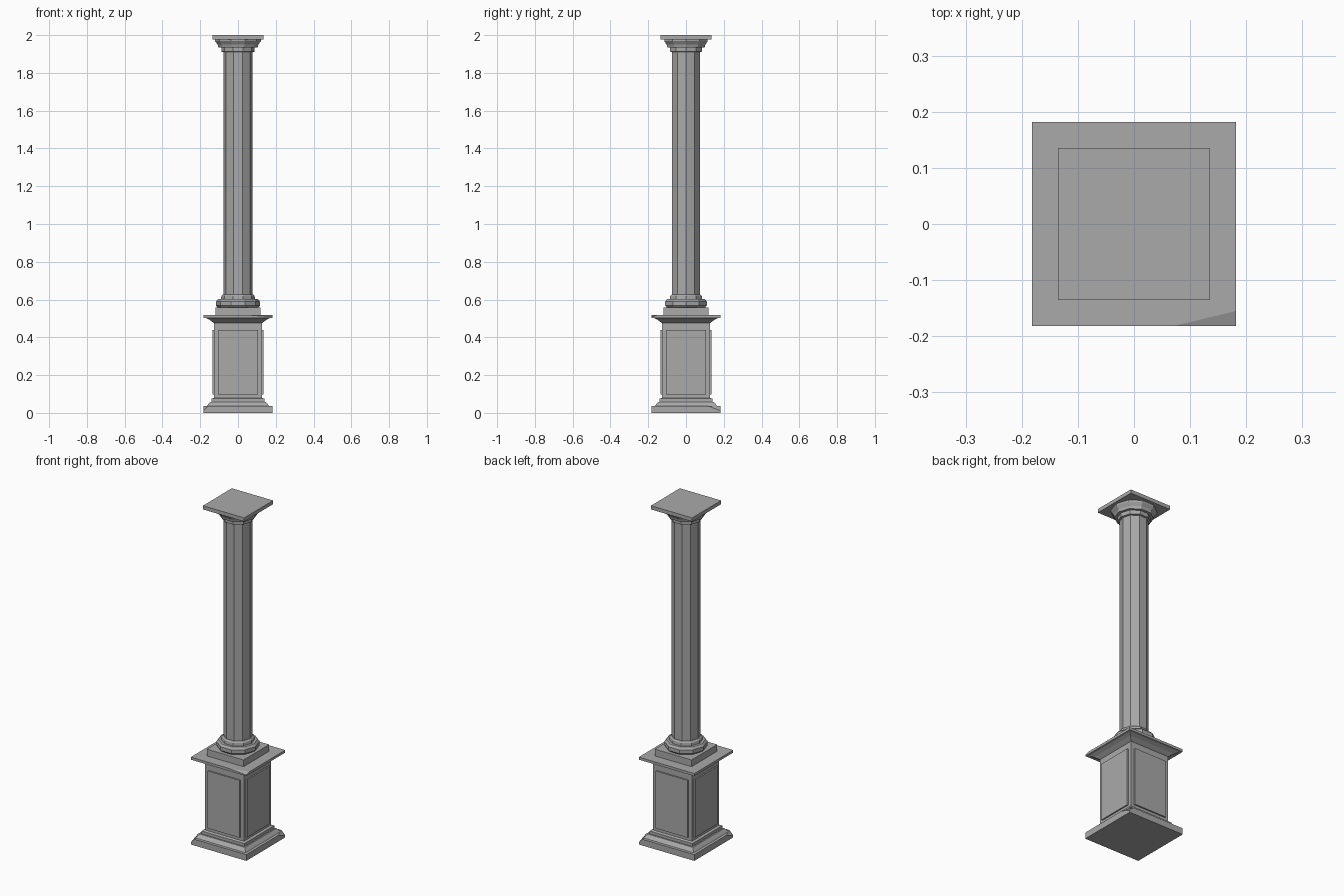
import bpy, bmesh, math
from mathutils import Vector, Matrix

default = bpy.data.objects.get("Cube")
if default:
    bpy.data.objects.remove(default, do_unlink=True)

stone = bpy.data.materials.new("grey stone")
stone.use_nodes = True
GREY = (0.4, 0.4, 0.4, 1)
stone.diffuse_color = GREY
stone.node_tree.nodes["Principled BSDF"].inputs["Base Color"].default_value = GREY
SIDES = 10


def finish(name, bm):
    bmesh.ops.recalc_face_normals(bm, faces=bm.faces)
    mesh = bpy.data.meshes.new(name)
    bm.to_mesh(mesh)
    bm.free()
    mesh.materials.append(stone)
    obj = bpy.data.objects.new(name, mesh)
    bpy.context.collection.objects.link(obj)
    return obj


def stack(name, profile, sides, chips=()):
    """Loft a (half width, height) profile; four sides give a square plan."""
    bm = bmesh.new()
    turn = math.pi / 4 if sides == 4 else 0
    grow = math.sqrt(2) if sides == 4 else 1
    rings = []
    for r, z in profile:
        angles = [turn + 2 * math.pi * i / sides for i in range(sides)]
        rings.append([bm.verts.new((r * grow * math.cos(a), r * grow * math.sin(a), z))
                      for a in angles])
    for low, high in zip(rings, rings[1:]):
        for i in range(sides):
            j = (i + 1) % sides
            bm.faces.new((low[i], low[j], high[j], high[i]))
    bm.faces.new(rings[0][::-1])
    bm.faces.new(rings[-1])
    # Slice chipped corners off
    for points in chips:
        a, b, c = (Vector(p) for p in points)
        normal = (b - a).cross(c - a)
        if normal.z < 0:
            normal.negate()
        cut = bmesh.ops.bisect_plane(bm, geom=bm.verts[:] + bm.edges[:] + bm.faces[:],
                                     plane_co=a, plane_no=normal, clear_outer=True)
        edges = [e for e in cut["geom_cut"] if isinstance(e, bmesh.types.BMEdge)]
        bmesh.ops.holes_fill(bm, edges=edges)
    return finish(name, bm)


# Pedestal: chipped plinth, mouldings, die and chipped cornice
W = 0.182
chip = [(W, 0.115, 0.037), (W, W, 0.012), (0.158, W, 0.037)]
opposite = [(-x, -y, z) for x, y, z in chip]
stack("pedestal_plinth", [(W, 0), (W, 0.037)], 4, (chip, opposite))
stack("pedestal_base_moulding",
      [(0.165, 0.037), (0.148, 0.058), (0.14, 0.058), (0.14, 0.075), (0.127, 0.08)], 4)
stack("pedestal_die", [(0.127, 0.075), (0.127, 0.48)], 4)
stack("pedestal_cornice_moulding",
      [(0.127, 0.476), (0.136, 0.482), (0.15, 0.492), (0.17, 0.502)], 4)
stack("pedestal_cornice", [(W, 0.502), (W, 0.517)], 4,
      ([(0.07, -W, 0.517), (W, -0.155, 0.517), (W, -W, 0.508)],))

# Raised panel on each face of the die
for i, side in enumerate(("front", "left", "back", "right")):
    bm = bmesh.new()
    bmesh.ops.create_cube(bm, size=1)
    bmesh.ops.transform(bm, verts=bm.verts,
                        matrix=Matrix.Rotation(i * math.pi / 2, 4, "Z")
                        @ Matrix.Translation((0, -0.13, 0.268))
                        @ Matrix.Diagonal((0.21, 0.01, 0.34, 1)))
    finish(side + "_panel", bm)

# Column base
stack("column_plinth", [(0.12, 0.517), (0.12, 0.557)], 4)
stack("column_base_ring",
      [(0.105, 0.557), (0.116, 0.568), (0.116, 0.59), (0.105, 0.602),
       (0.09, 0.602), (0.088, 0.618), (0.08, 0.627)], SIDES)

# Shaft and capital
stack("column_shaft", [(0.077, 0.62), (0.077, 1.915)], SIDES)
stack("capital",
      [(0.077, 1.91), (0.088, 1.912), (0.088, 1.935), (0.104, 1.935),
       (0.108, 1.95), (0.121, 1.968), (0.121, 1.98)], SIDES)
stack("capital_slab", [(0.135, 1.978), (0.135, 2.0)], 4)
